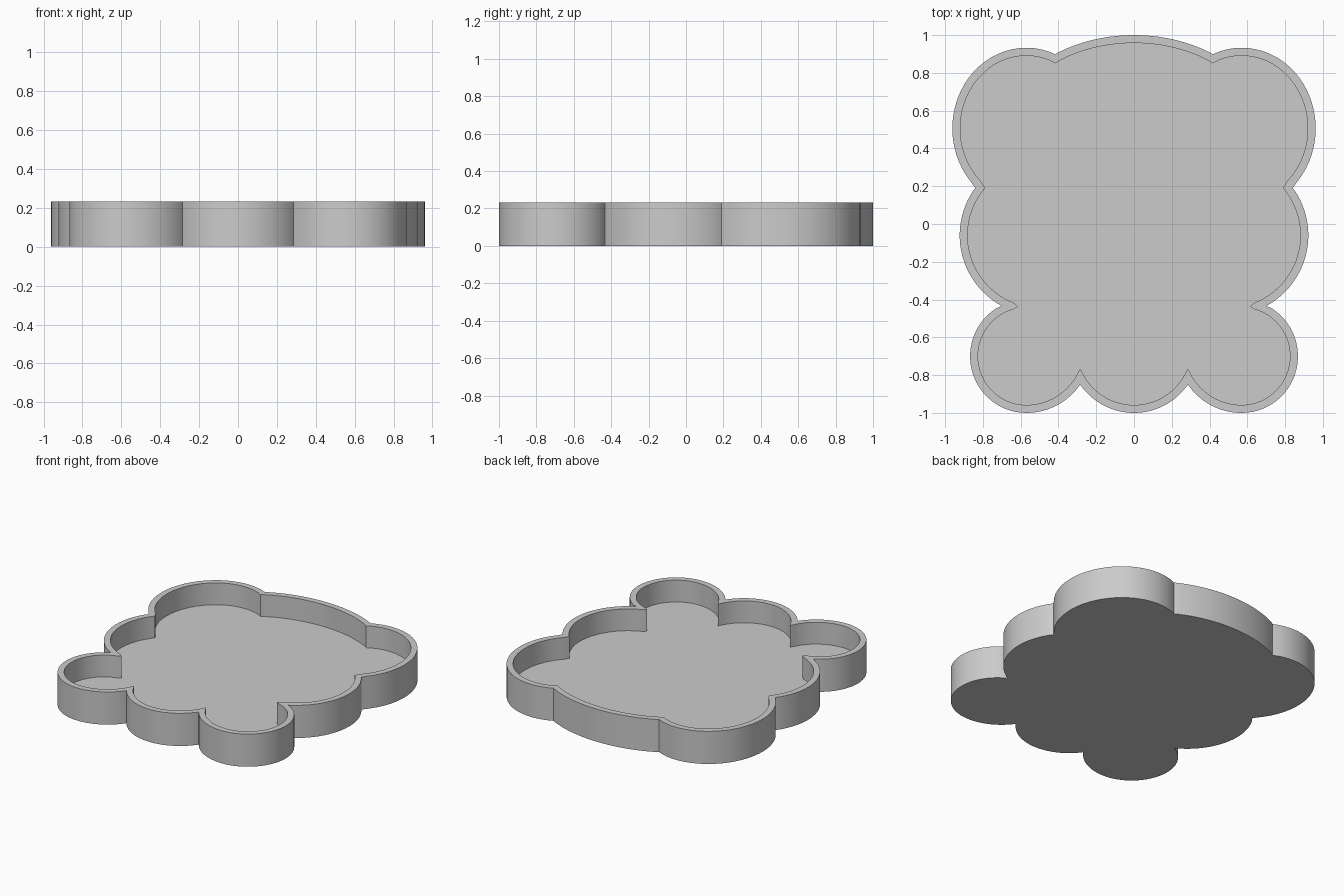
import bpy
import bmesh
from math import atan2, cos, sin, tau

cube = bpy.data.objects.get("Cube")
if cube:
    bpy.data.objects.remove(cube)

HEIGHT, FLOOR, WALL, STEPS = 0.233, 0.077, 0.042, 28

# Lobes of the left half, from front to back: centre x, centre y, radius x, radius y
LOBES = [
    (0, -0.654, 0.346, 0.346),
    (0.57, -0.654, 0.346, 0.346),
    (0.57, -0.7, 0.298, 0.3),
    (0.498, -0.06, 0.425, 0.425),
    (0.57, 0.506, 0.392, 0.427),
    (0, 0.49, 0.7, 0.51),
]
# Points where neighbouring lobes meet
OUTER_JOINTS = [(0, -1), (0.285, -0.85), (0.57, -1), (0.7, -0.434),
                (0.84, 0.19), (0.417, 0.898), (0, 1)]
INNER_JOINTS = [(0, -0.958), (0.285, -0.766), (0.57, -0.958), (0.614, -0.437),
                (0.788, 0.191), (0.417, 0.85), (0, 0.958)]


def outline(joints, inset):
    """Closed scalloped outline, running anticlockwise."""
    half = []
    for (cx, cy, rx, ry), start, end in zip(LOBES, joints, joints[1:]):
        rx, ry = rx - inset, ry - inset
        a = atan2((start[1] - cy) / ry, (start[0] - cx) / rx)
        b = atan2((end[1] - cy) / ry, (end[0] - cx) / rx)
        sweep = (b - a) % tau
        half.append(start)
        for i in range(1, STEPS):
            t = a + sweep * i / STEPS
            half.append((cx + rx * cos(t), cy + ry * sin(t)))
    half.append(joints[-1])
    return half + [(-x, y) for x, y in half[-2:0:-1]]


# Tray: underside, outer wall, rim, inner wall and floor
outer = outline(OUTER_JOINTS, 0)
inner = outline(INNER_JOINTS, WALL)
bm = bmesh.new()
rings = [[bm.verts.new((x, y, z)) for x, y in points]
         for points, z in ((outer, 0), (outer, HEIGHT), (inner, HEIGHT), (inner, FLOOR))]
for low, high in zip(rings, rings[1:]):
    for i in range(len(low)):
        j = (i + 1) % len(low)
        bm.faces.new((low[i], low[j], high[j], high[i]))
bm.faces.new(rings[0][::-1])
bm.faces.new(rings[-1])

mesh = bpy.data.meshes.new("scalloped_tray")
bm.to_mesh(mesh)
bm.free()
tray = bpy.data.objects.new("scalloped_tray", mesh)
bpy.context.collection.objects.link(tray)

# Plain grey
grey = bpy.data.materials.new("light_grey")
grey.use_nodes = True
colour = (0.6, 0.6, 0.6, 1)
grey.diffuse_color = colour
grey.node_tree.nodes["Principled BSDF"].inputs["Base Color"].default_value = colour
mesh.materials.append(grey)

bpy.ops.object.select_all(action="DESELECT")
tray.select_set(True)
bpy.context.view_layer.objects.active = tray
bpy.ops.object.shade_smooth_by_angle(angle=0.5)
